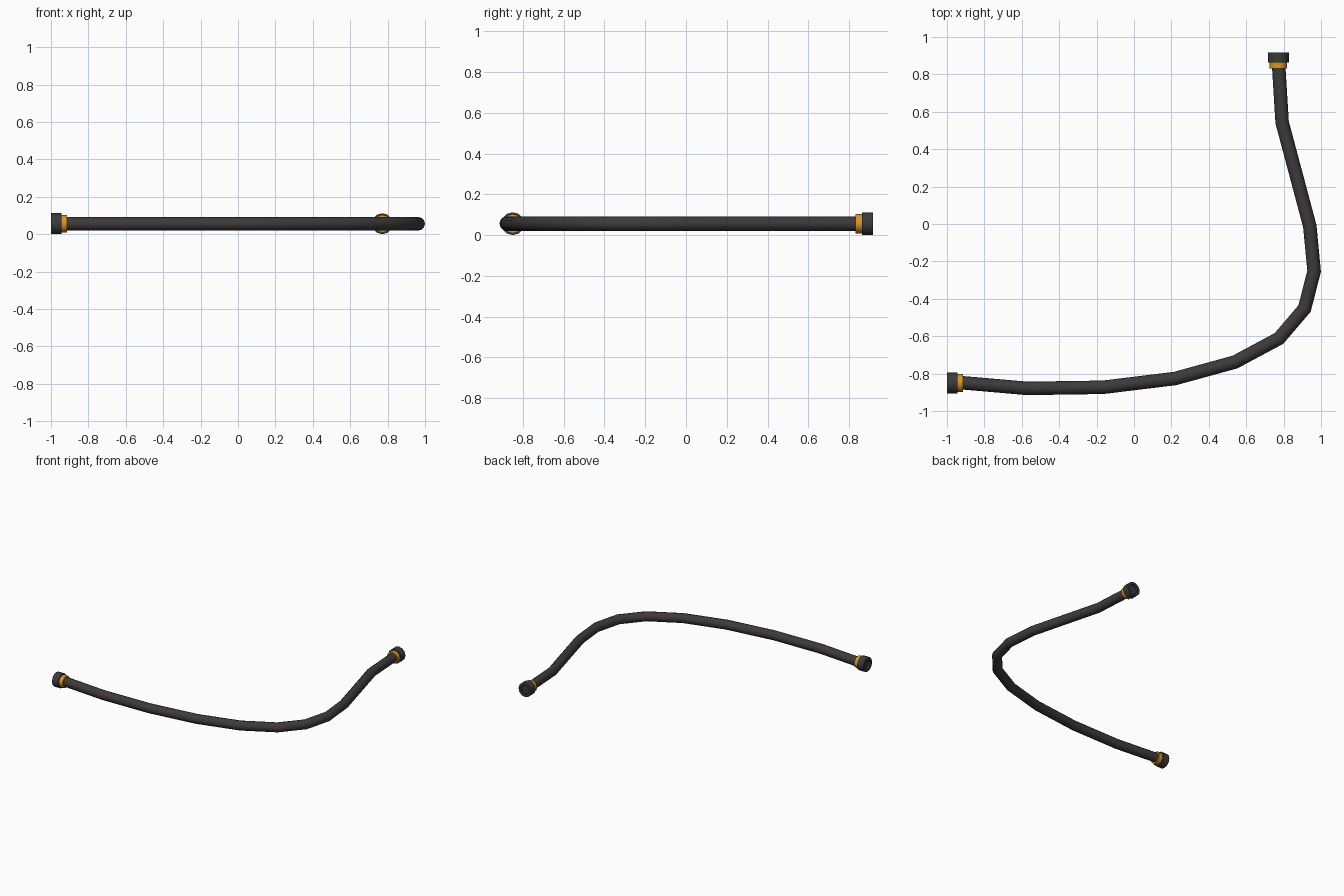
import bpy, bmesh, math
from mathutils import Vector, Matrix

if "Cube" in bpy.data.objects:
    bpy.data.objects.remove(bpy.data.objects["Cube"])

Z = 0.056          # height of the hose axis


def material(name, rgb):
    m = bpy.data.materials.new(name)
    m.diffuse_color = (*rgb, 1)
    m.use_nodes = True
    m.node_tree.nodes["Principled BSDF"].inputs["Base Color"].default_value = m.diffuse_color
    return m


RUBBER = material("rubber_brown_black", (0.05, 0.041, 0.042))
BRASS = material("brass", (0.68, 0.31, 0.025))
STEEL = material("dark_steel", (0.045, 0.043, 0.043))


def finish(name, bm, mat, angle):
    bmesh.ops.recalc_face_normals(bm, faces=bm.faces)
    me = bpy.data.meshes.new(name)
    bm.to_mesh(me)
    bm.free()
    me.materials.append(mat)
    ob = bpy.data.objects.new(name, me)
    bpy.context.collection.objects.link(ob)
    bpy.ops.object.select_all(action='DESELECT')
    ob.select_set(True)
    bpy.context.view_layer.objects.active = ob
    bpy.ops.object.shade_smooth_by_angle(angle=math.radians(angle))
    return ob


def skin(bm, rings):
    n = len(rings[0])
    for a, b in zip(rings, rings[1:]):
        for i in range(n):
            j = (i + 1) % n
            bm.faces.new((a[i], a[j], b[j], b[i]))
    bm.faces.new(rings[0])
    bm.faces.new(rings[-1])


def lathe(name, origin, axis, profile, sides, mat, turn=0.0):
    """Turn (distance, radius) pairs about a horizontal axis."""
    bm = bmesh.new()
    o, ax, up = Vector(origin), Vector(axis), Vector((0, 0, 1))
    side = ax.cross(up)
    rings = []
    for d, r in profile:
        angles = [2 * math.pi * (k + turn) / sides for k in range(sides)]
        rings.append([bm.verts.new(o + ax * d + r * (up * math.cos(a) + side * math.sin(a)))
                      for a in angles])
    skin(bm, rings)
    return finish(name, bm, mat, 35)


# Hose: round section mitred along a flat path
path = [(-0.95, -0.846), (-0.57, -0.879), (-0.165, -0.873), (0.22, -0.826),
        (0.54, -0.738), (0.775, -0.612), (0.912, -0.452), (0.963, -0.252),
        (0.94, -0.012), (0.865, 0.27), (0.792, 0.543), (0.772, 0.87)]
pts = [Vector((x, y, Z)) for x, y in path]
bm = bmesh.new()
rings, N, R = [], 12, 0.036
for i, p in enumerate(pts):
    t0 = (p - pts[i - 1]).normalized() if i else (pts[1] - p).normalized()
    t1 = (pts[i + 1] - p).normalized() if i < len(pts) - 1 else t0
    t = (t0 + t1).normalized()
    side = t.cross(Vector((0, 0, 1))) / t.dot(t0)
    rings.append([bm.verts.new(p + R * (side * math.cos(2 * math.pi * k / N)
                  + Vector((0, 0, math.sin(2 * math.pi * k / N))))) for k in range(N)])
skin(bm, rings)
finish("hose", bm, RUBBER, 50)

# End fittings: brass collar and recessed coupling cap, measured from the outer end inward
for label, origin, axis in (("left", (-1.0, -0.85, Z), (1, 0, 0)),
                            ("back", (0.772, 0.918, Z), (0, -1, 0))):
    lathe(label + "_coupling_cap", origin, axis,
          [(0.015, 0.036), (0, 0.036), (0, 0.056), (0.055, 0.056), (0.055, 0.03)], 12, STEEL)
    lathe(label + "_brass_collar", origin, axis,
          [(0.05, 0.047), (0.086, 0.047), (0.086, 0.03)], 12, BRASS)
